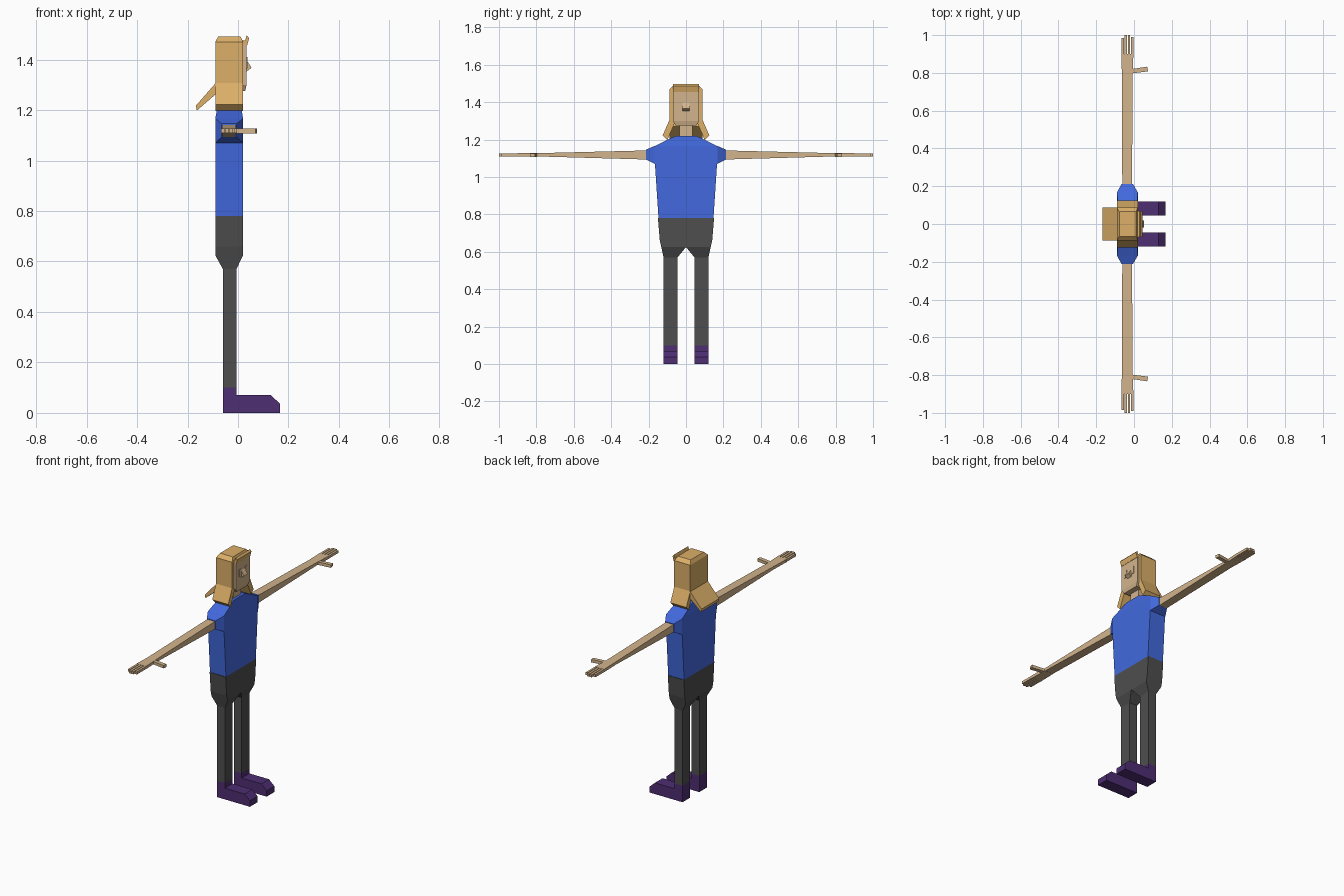
import bpy, bmesh
from mathutils import Vector

cube = bpy.data.objects.get("Cube")
if cube:
    bpy.data.objects.remove(cube, do_unlink=True)


def linear(c):
    c /= 255
    return c / 12.92 if c <= 0.04045 else ((c + 0.055) / 1.055) ** 2.4


def material(name, *rgb):
    m = bpy.data.materials.new(name)
    m.use_nodes = True
    col = [linear(c) for c in rgb] + [1]
    m.diffuse_color = col
    m.node_tree.nodes["Principled BSDF"].inputs["Base Color"].default_value = col
    return m


SKIN = material("skin", 210, 180, 140)
HAIR = material("blond_hair", 220, 175, 104)
SHIRT = material("blue_shirt", 66, 105, 222)
PANTS = material("grey_trousers", 78, 78, 78)
SHOES = material("purple_shoes", 77, 46, 114)


def build(name, mat, rings):
    """Skin consecutive rings of points and cap both ends."""
    bm = bmesh.new()
    loops = [[bm.verts.new(p) for p in ring] for ring in rings]
    n = len(loops[0])
    for a, b in zip(loops, loops[1:]):
        for i in range(n):
            j = (i + 1) % n
            bm.faces.new((a[i], a[j], b[j], b[i]))
    bm.faces.new(loops[0])
    bm.faces.new(loops[-1])
    bmesh.ops.recalc_face_normals(bm, faces=bm.faces)
    mesh = bpy.data.meshes.new(name)
    bm.to_mesh(mesh)
    bm.free()
    mesh.materials.append(mat)
    ob = bpy.data.objects.new(name, mesh)
    bpy.context.collection.objects.link(ob)
    return ob


def column(name, mat, *sections):
    """Rectangular sections (z, x0, x1, y0, y1) stacked upward."""
    return build(name, mat, [[(a, c, z), (b, c, z), (b, d, z), (a, d, z)]
                             for z, a, b, c, d in sections])


def reach(name, mat, side, *sections):
    """Rectangular sections (y, x0, x1, z0, z1) running sideways."""
    return build(name, mat, [[(a, side * y, c), (b, side * y, c), (b, side * y, d), (a, side * y, d)]
                             for y, a, b, c, d in sections])


def prism_xz(name, mat, outline, y0, y1):
    return build(name, mat, [[(x, y, z) for x, z in outline] for y in (y0, y1)])


BACK, FRONT = -0.09, 0.02        # body depth
LB, LF = -0.06, -0.006           # limb depth

# Torso and hips
column("shirt_torso", SHIRT,
       (0.78, BACK, FRONT, -0.147, 0.147), (1.07, BACK, FRONT, -0.166, 0.166),
       (1.166, BACK, FRONT, -0.166, 0.166), (1.22, -0.08, 0.012, -0.055, 0.055))
column("trouser_hips", PANTS,
       (0.66, BACK, FRONT, -0.14, 0.14), (0.78, BACK, FRONT, -0.15, 0.15))

for side, label in ((1, "left"), (-1, "right")):
    # Legs
    column(label + "_thigh", PANTS,
           (0.66, BACK, FRONT, 0, side * 0.14), (0.625, BACK, FRONT, 0, side * 0.132),
           (0.57, LB, LF, side * 0.045, side * 0.12))
    column(label + "_leg", PANTS,
           (0.10, LB, LF, side * 0.045, side * 0.12), (0.575, LB, LF, side * 0.045, side * 0.12))
    # Shoes
    prism_xz(label + "_shoe", SHOES,
             [(LB, 0), (0.166, 0), (0.166, 0.037), (0.13, 0.07), (LF, 0.07), (LF, 0.103), (LB, 0.103)],
             side * 0.045, side * 0.12)
    # Sleeve, arm and hand
    reach(label + "_sleeve", SHIRT, side,
          (0.15, BACK, FRONT, 1.07, 1.166), (0.168, BACK, FRONT, 1.07, 1.166),
          (0.213, -0.065, -0.006, 1.093, 1.146))
    reach(label + "_arm", SKIN, side,
          (0.2, -0.062, -0.01, 1.093, 1.142), (0.8, -0.064, -0.008, 1.11, 1.127))
    reach(label + "_hand", SKIN, side,
          (0.79, -0.064, -0.008, 1.109, 1.127), (0.9, -0.067, -0.003, 1.109, 1.127))
    for i, tip in enumerate((0.985, 1.0, 1.0, 0.99)):
        x = -0.067 + i * 0.017
        reach(f"{label}_finger_{i + 1}", SKIN, side,
              (0.89, x, x + 0.013, 1.11, 1.126), (tip, x, x + 0.013, 1.11, 1.126))
    build(label + "_thumb", SKIN,
          [[(x, side * y, z) for x, y in ((-0.015, 0.797), (0.075, 0.808), (0.07, 0.833), (-0.015, 0.82))]
           for z in (1.108, 1.126)])
    # Hair lock flaring out beside the neck
    build(label + "_hair_lock", HAIR,
          [[(x, side * y, z) for y, z in ((0.086, 1.31), (0.125, 1.222), (0.1, 1.197), (0.06, 1.29))]
           for x in (BACK, FRONT)])
    # Eyes
    column(label + "_eye", SKIN,
           (1.365, 0.03, 0.038, side * 0.02, side * 0.04), (1.41, 0.03, 0.038, side * 0.02, side * 0.04))

# Neck and face
column("neck", SKIN, (1.2, -0.06, -0.005, -0.035, 0.035), (1.3, -0.06, -0.005, -0.035, 0.035))
column("face", SKIN, (1.275, -0.06, 0.028, -0.055, 0.055), (1.3, -0.06, 0.034, -0.07, 0.07),
       (1.46, -0.06, 0.034, -0.07, 0.07))
prism_xz("nose", SKIN, [(0.03, 1.405), (0.054, 1.367), (0.03, 1.35)], -0.018, 0.018)

# Hair cap with a chamfered crown, back flap and fringe
column("hair_cap", HAIR, (1.285, BACK, FRONT, -0.087, 0.087), (1.47, BACK, FRONT, -0.087, 0.087),
       (1.492, -0.078, 0.01, -0.065, 0.065))
prism_xz("hair_back_flap", HAIR,
         [(BACK, 1.305), (-0.167, 1.217), (-0.163, 1.198), (BACK + 0.01, 1.27)], -0.087, 0.087)
prism_xz("hair_fringe", HAIR,
         [(0.015, 1.455), (0.036, 1.455), (0.044, 1.485), (0.034, 1.496), (0.028, 1.475), (0.015, 1.475)],
         -0.07, 0.07)
